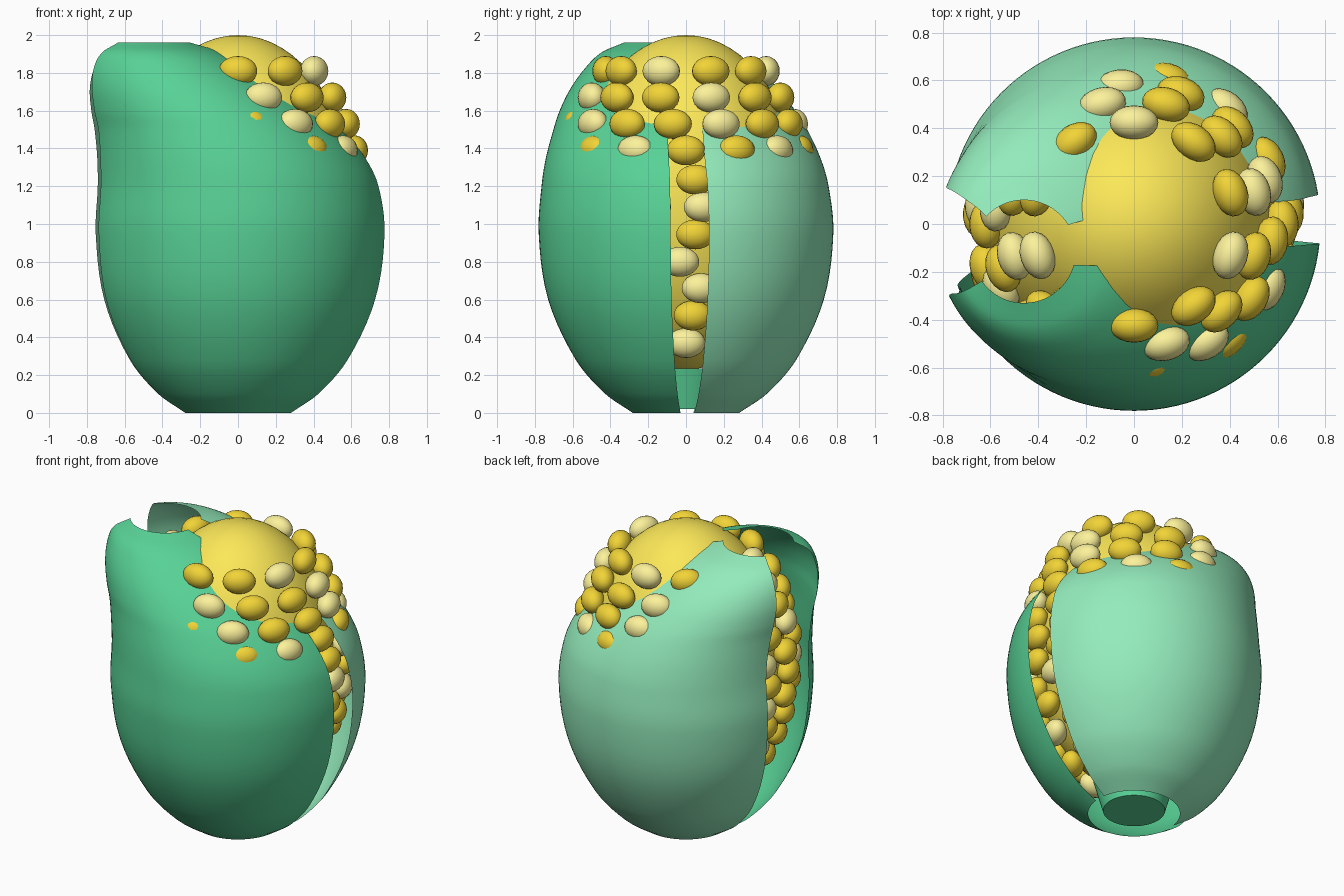
import bpy, bmesh, math
from mathutils import Matrix

if "Cube" in bpy.data.objects:
    bpy.data.objects.remove(bpy.data.objects["Cube"])


def material(name, rgb):
    m = bpy.data.materials.new(name)
    lin = [((c / 255 + 0.055) / 1.055) ** 2.4 for c in rgb]
    m.diffuse_color = (*lin, 1)
    m.use_nodes = True
    m.node_tree.nodes["Principled BSDF"].inputs["Base Color"].default_value = m.diffuse_color
    return m


def finish(bm, name, mat, angle=60):
    me = bpy.data.meshes.new(name)
    bm.to_mesh(me)
    bm.free()
    ob = bpy.data.objects.new(name, me)
    bpy.context.collection.objects.link(ob)
    me.materials.append(mat)
    bpy.ops.object.select_all(action='DESELECT')
    ob.select_set(True)
    bpy.context.view_layer.objects.active = ob
    bpy.ops.object.shade_smooth_by_angle(angle=math.radians(angle))
    return ob


core_mat = material("core_yellow", (252, 232, 88))
gold_mat = material("gold", (242, 212, 55))
pale_mat = material("pale", (252, 242, 155))
front_mat = material("husk_green", (88, 210, 150))
back_mat = material("husk_light_green", (148, 236, 188))

# Core: egg shaped body
CZ, CH, CR = 1.115, 0.885, 0.605
bm = bmesh.new()
bmesh.ops.create_uvsphere(bm, u_segments=64, v_segments=32, radius=1,
                          matrix=Matrix.Translation((0, 0, CZ)) @ Matrix.Diagonal((CR, CR, CH, 1)))
finish(bm, "cob_core", core_mat)

# Kernels: rows of (height, count, angle of the first pale kernel)
rows = [(1.81, 10, -18), (1.67, 12, 15), (1.53, 14, -58.4), (1.39, 14, -25.7),
        (1.235, 15, 28.5), (1.09, 15, 8), (0.945, 15, 28.5), (0.80, 14, -3),
        (0.66, 13, 8), (0.515, 11, 37), (0.37, 8, 0)]
gold, pale = bmesh.new(), bmesh.new()
for z, n, start in rows:
    r = 0.065 + 0.58 * math.sqrt(1 - ((z - CZ) / CH) ** 2)
    for j in range(n):
        a = math.radians(start + 360 * j / n)
        target = pale if j % 3 == 0 and j < n - 1 else gold
        m = (Matrix.Rotation(a, 4, 'Z') @ Matrix.Translation((r, 0, z))
             @ Matrix.Diagonal((0.072, 0.102, 0.079, 1)))
        bmesh.ops.create_uvsphere(target, u_segments=20, v_segments=12, radius=1, matrix=m)
finish(gold, "gold_kernels", gold_mat)
finish(pale, "pale_kernels", pale_mat)

# Husk rings: z, centre x, centre y, radius, then the edge angles
# (front leaf right, back leaf right, back leaf left, front leaf left)
rings = [(0.00, 0, 0, .281, -6, 9, 172, 188),
         (0.10, 0, 0, .427, -6, 9, 171, 190),
         (0.28, 0, 0, .583, -6, 9, 169, 193),
         (0.60, 0, 0, .730, -6, 9, 166, 197),
         (0.95, 0, 0, .78, -6, 9, 165, 199),
         (1.20, -.012, -.005, .76, -6, 9, 164, 200),
         (1.35, -.05, -.015, .727, -6, 9, 163, 201),
         (1.50, -.12, -.03, .672, -6, 10, 162, 203),
         (1.60, -.19, -.045, .624, -7, 11, 160, 204),
         (1.72, -.28, -.062, .548, -8, 14, 157, 206),
         (1.83, -.365, -.08, .45, -10, 18, 151, 208),
         (1.91, -.425, -.10, .345, -12, 23, 144, 212),
         (1.96, -.46, -.115, .215, -15, 31, 137, 215)]


def smooth_rings(steps=5):
    # cubic interpolation through the rings
    out = []
    last = len(rings) - 1

    def slope(i, k):
        a, b = rings[max(i - 1, 0)], rings[min(i + 1, last)]
        return (b[k] - a[k]) / (b[0] - a[0])

    for i in range(last):
        p, q = rings[i], rings[i + 1]
        h = q[0] - p[0]
        for s in range(steps):
            t = s / steps
            row = [p[0] + h * t]
            for k in range(1, 8):
                row.append((2*t**3 - 3*t*t + 1) * p[k] + (t**3 - 2*t*t + t) * h * slope(i, k)
                           + (3*t*t - 2*t**3) * q[k] + (t**3 - t*t) * h * slope(i + 1, k))
            out.append(row)
    out.append(list(rings[-1]))
    return out


def leaf(name, mat, front):
    bm = bmesh.new()
    n = 48
    grid = []
    for z, cx, cy, r, fr, br, bl, fl in smooth_rings():
        a0, a1 = (fl, fr + 360) if front else (br, bl)
        line = []
        for i in range(n + 1):
            a = math.radians(a0 + (a1 - a0) * i / n)
            line.append(bm.verts.new((cx + r * math.cos(a), cy + r * math.sin(a), z)))
        grid.append(line)
    for lo, hi in zip(grid, grid[1:]):
        for i in range(n):
            bm.faces.new((lo[i], lo[i + 1], hi[i + 1], hi[i]))
    finish(bm, name, mat)


# Husk: two thin leaves
leaf("front_husk_leaf", front_mat, True)
leaf("back_husk_leaf", back_mat, False)

# Stem: short tapered plug under the core
bm = bmesh.new()
bmesh.ops.create_cone(bm, cap_ends=True, segments=48, radius1=0.19, radius2=0.25, depth=0.215,
                      matrix=Matrix.Translation((0, 0, 0.1275)))
finish(bm, "stem_base", front_mat, 40)
